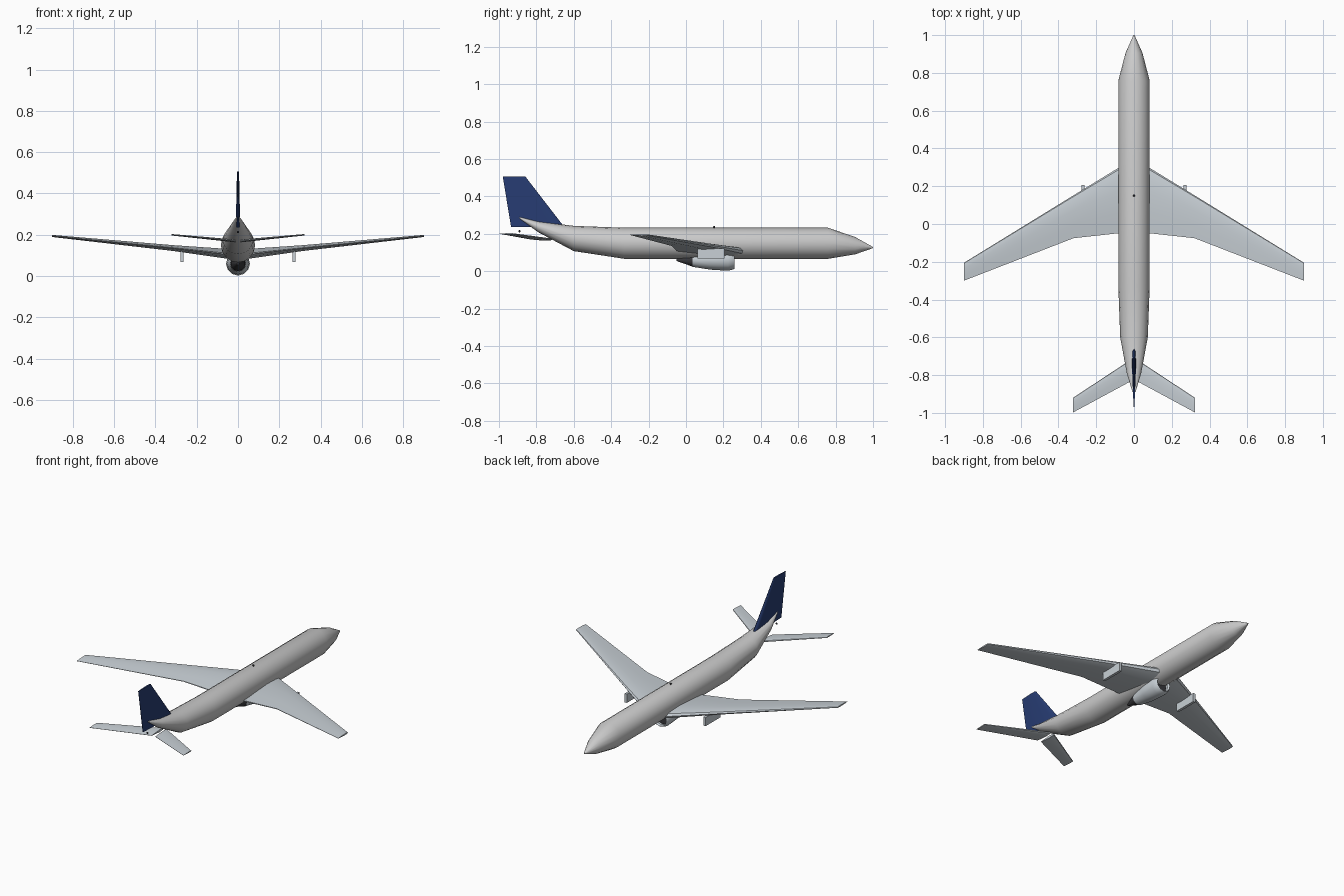
import bpy, bmesh, math

if "Cube" in bpy.data.objects:
    bpy.data.objects.remove(bpy.data.objects["Cube"])


def material(name, rgb):
    m = bpy.data.materials.new(name)
    m.diffuse_color = (*rgb, 1)
    m.use_nodes = True
    m.node_tree.nodes["Principled BSDF"].inputs["Base Color"].default_value = m.diffuse_color
    return m


WHITE = material("white", (0.8, 0.8, 0.8))
SILVER = material("silver", (0.58, 0.63, 0.67))
NAVY = material("navy", (0.02, 0.045, 0.17))
DARK = material("dark", (0.04, 0.04, 0.045))


def loft(name, rings, mat, angle=40, caps=True):
    """Skin a row of equally sized closed rings."""
    bm = bmesh.new()
    rows = [[bm.verts.new(p) for p in r] for r in rings]
    n = len(rows[0])
    for a, b in zip(rows, rows[1:]):
        for i in range(n):
            j = (i + 1) % n
            bm.faces.new((a[i], a[j], b[j], b[i]))
    if caps:
        bm.faces.new(rows[0][::-1])
        bm.faces.new(rows[-1])
    bmesh.ops.recalc_face_normals(bm, faces=bm.faces)
    me = bpy.data.meshes.new(name)
    bm.to_mesh(me)
    bm.free()
    ob = bpy.data.objects.new(name, me)
    bpy.context.collection.objects.link(ob)
    me.materials.append(mat)
    bpy.ops.object.select_all(action='DESELECT')
    ob.select_set(True)
    bpy.context.view_layer.objects.active = ob
    bpy.ops.object.shade_smooth_by_angle(angle=math.radians(angle))
    return ob


def oval(y, z, rx, rz, n=16):
    return [(rx * math.cos(2 * math.pi * i / n), y,
             z + rz * math.sin(2 * math.pi * i / n)) for i in range(n)]


# Aerofoil: chord fraction, half thickness fraction
FOIL = [(0, 0), (0.03, 0.3), (0.12, 0.42), (0.35, 0.5), (0.7, 0.3), (1, 0.06),
        (1, -0.06), (0.7, -0.3), (0.35, -0.5), (0.12, -0.42), (0.03, -0.3)]


def section(lead, trail, x, z, thick, side=1):
    return [(side * x, lead + (trail - lead) * c, z + t * thick) for c, t in FOIL]


def block(name, centre, size, mat):
    bpy.ops.mesh.primitive_cube_add(size=1, location=centre)
    ob = bpy.context.object
    ob.name = name
    ob.scale = size
    ob.data.materials.append(mat)


# Fuselage: y, bottom z, top z, half width
BODY = [(1.0, 0.123, 0.129, 0.003), (0.905, 0.09, 0.182, 0.045),
        (0.76, 0.066, 0.232, 0.083), (-0.33, 0.066, 0.232, 0.083),
        (-0.6, 0.107, 0.242, 0.073), (-0.79, 0.208, 0.266, 0.038),
        (-0.89, 0.28, 0.29, 0.008)]
loft("fuselage", [oval(y, (a + b) / 2, w, (b - a) / 2) for y, a, b, w in BODY], WHITE)

# Wings, tailplanes and engine pylons on both sides
for side, label in ((1, "right"), (-1, "left")):
    loft(label + "_wing", [
        section(0.32, -0.045, 0.045, 0.107, 0.048, side),
        section(0.152, -0.075, 0.32, 0.136, 0.028, side),
        section(-0.205, -0.30, 0.9, 0.194, 0.01, side)], SILVER)
    loft(label + "_tailplane", [
        section(-0.715, -0.83, 0.012, 0.17, 0.014, side),
        section(-0.92, -0.998, 0.323, 0.2, 0.007, side)], SILVER)
    block(label + "_pylon", (side * 0.271, 0.133, 0.095), (0.016, 0.145, 0.054), SILVER)

# Fin: the aerofoil turned upright
loft("tail_fin", [[(t * th, lead + (trail - lead) * c, z) for c, t in FOIL]
                  for lead, trail, z, th in ((-0.65, -0.935, 0.235, 0.022),
                                             (-0.86, -0.98, 0.507, 0.01))], NAVY)

# Engine under the belly: open nacelle, fan disc, exhaust cone
NACELLE = [(0.245, 0.04), (0.26, 0.046), (0.255, 0.05), (0.225, 0.058),
           (0.13, 0.052), (0.035, 0.037)]
loft("engine_nacelle", [oval(y, 0.06, r, r, 12) for y, r in NACELLE], SILVER, caps=False)
loft("engine_fan", [oval(y, 0.06, r, r, 12) for y, r in ((0.23, 0.042), (0.22, 0.042))], DARK)
loft("engine_exhaust", [oval(y, 0.06, r, r, 12)
                        for y, r in ((0.05, 0.036), (0.03, 0.034), (-0.05, 0.006))], DARK)

# Beacon lights on the roof and under the tail
for name, y, z in (("roof_beacon", 0.15, 0.236), ("tail_beacon", -0.89, 0.213)):
    bpy.ops.mesh.primitive_uv_sphere_add(segments=8, ring_count=6, radius=0.006, location=(0, y, z))
    bpy.context.object.name = name
    bpy.context.object.data.materials.append(DARK)
